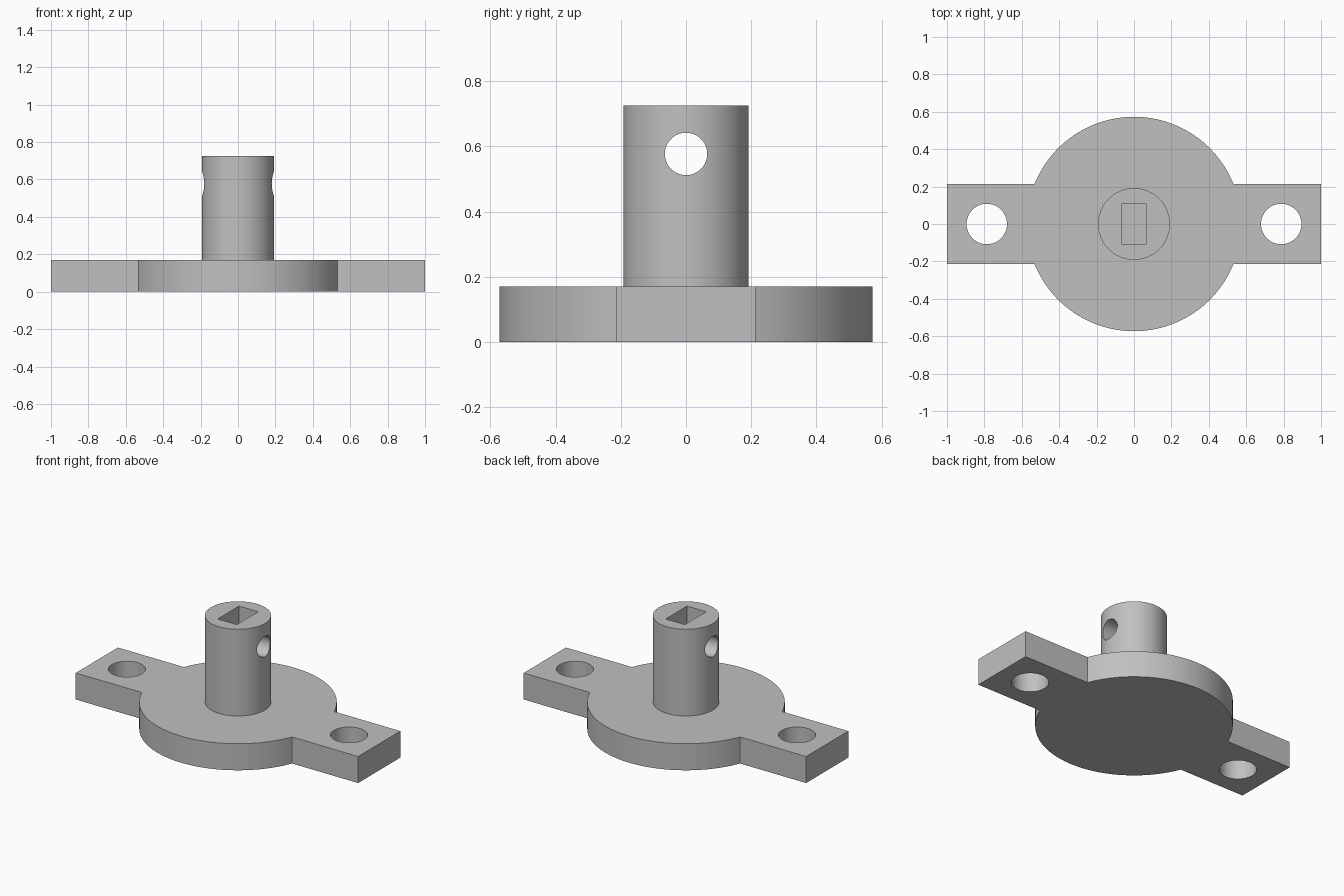
import bpy, bmesh, math

if "Cube" in bpy.data.objects:
    bpy.data.objects.remove(bpy.data.objects["Cube"], do_unlink=True)

BASE_H, TOP = 0.17, 0.725
DISC_R, ARM_W = 0.573, 0.213
SHAFT_R = 0.192

grey = bpy.data.materials.new("plain_grey")
grey.use_nodes = True
colour = (0.53, 0.53, 0.53, 1)
grey.diffuse_color = colour
grey.node_tree.nodes["Principled BSDF"].inputs["Base Color"].default_value = colour


def prism(name, outline, z0, z1):
    """Extrude a counter-clockwise outline from z0 to z1."""
    bm = bmesh.new()
    face = bm.faces.new([bm.verts.new((x, y, z0)) for x, y in outline])
    top = bmesh.ops.extrude_face_region(bm, geom=[face])["geom"]
    verts = [v for v in top if isinstance(v, bmesh.types.BMVert)]
    bmesh.ops.translate(bm, verts=verts, vec=(0, 0, z1 - z0))
    bmesh.ops.recalc_face_normals(bm, faces=bm.faces)
    mesh = bpy.data.meshes.new(name)
    bm.to_mesh(mesh)
    bm.free()
    mesh.materials.append(grey)
    obj = bpy.data.objects.new(name, mesh)
    bpy.context.collection.objects.link(obj)
    return obj


def arc(radius, start, end, steps):
    angles = [start + (end - start) * i / steps for i in range(steps + 1)]
    return [(radius * math.cos(a), radius * math.sin(a)) for a in angles]


def circle(radius, cx=0, steps=64):
    return [(x + cx, y) for x, y in arc(radius, 0, math.tau, steps)[:-1]]


def cut(target, cutter):
    mod = target.modifiers.new(cutter.name, "BOOLEAN")
    mod.operation, mod.solver, mod.object = "DIFFERENCE", "EXACT", cutter
    bpy.context.view_layer.objects.active = target
    bpy.ops.object.modifier_apply(modifier=mod.name)
    bpy.data.objects.remove(cutter, do_unlink=True)


# Flange: round plate with an arm on each side, traced as one outline
a = math.asin(ARM_W / DISC_R)
outline = [(1, -ARM_W), (1, ARM_W)] + arc(DISC_R, a, math.pi - a, 64)
outline += [(-x, -y) for x, y in outline]
flange = prism("flange", outline, 0, BASE_H)

# Screw holes in the arms
for side in (-1, 1):
    cut(flange, prism("screw_hole", circle(0.108, side * 0.787), -0.1, BASE_H + 0.1))

# Shaft with a rectangular socket and a cross hole
shaft = prism("shaft", circle(SHAFT_R), BASE_H, TOP)
sx, sy = 0.068, 0.108
cut(shaft, prism("socket", [(-sx, -sy), (sx, -sy), (sx, sy), (-sx, sy)],
                 BASE_H - 0.1, TOP + 0.1))
pin = prism("cross_hole", circle(0.065), -0.4, 0.4)
pin.rotation_euler.y = math.pi / 2
pin.location.z = 0.577
bpy.context.view_layer.update()
cut(shaft, pin)

# Smooth the round walls, keep hard edges
bpy.ops.object.select_all(action="DESELECT")
for obj in (flange, shaft):
    obj.select_set(True)
bpy.context.view_layer.objects.active = flange
bpy.ops.object.shade_smooth_by_angle(angle=math.radians(30))
